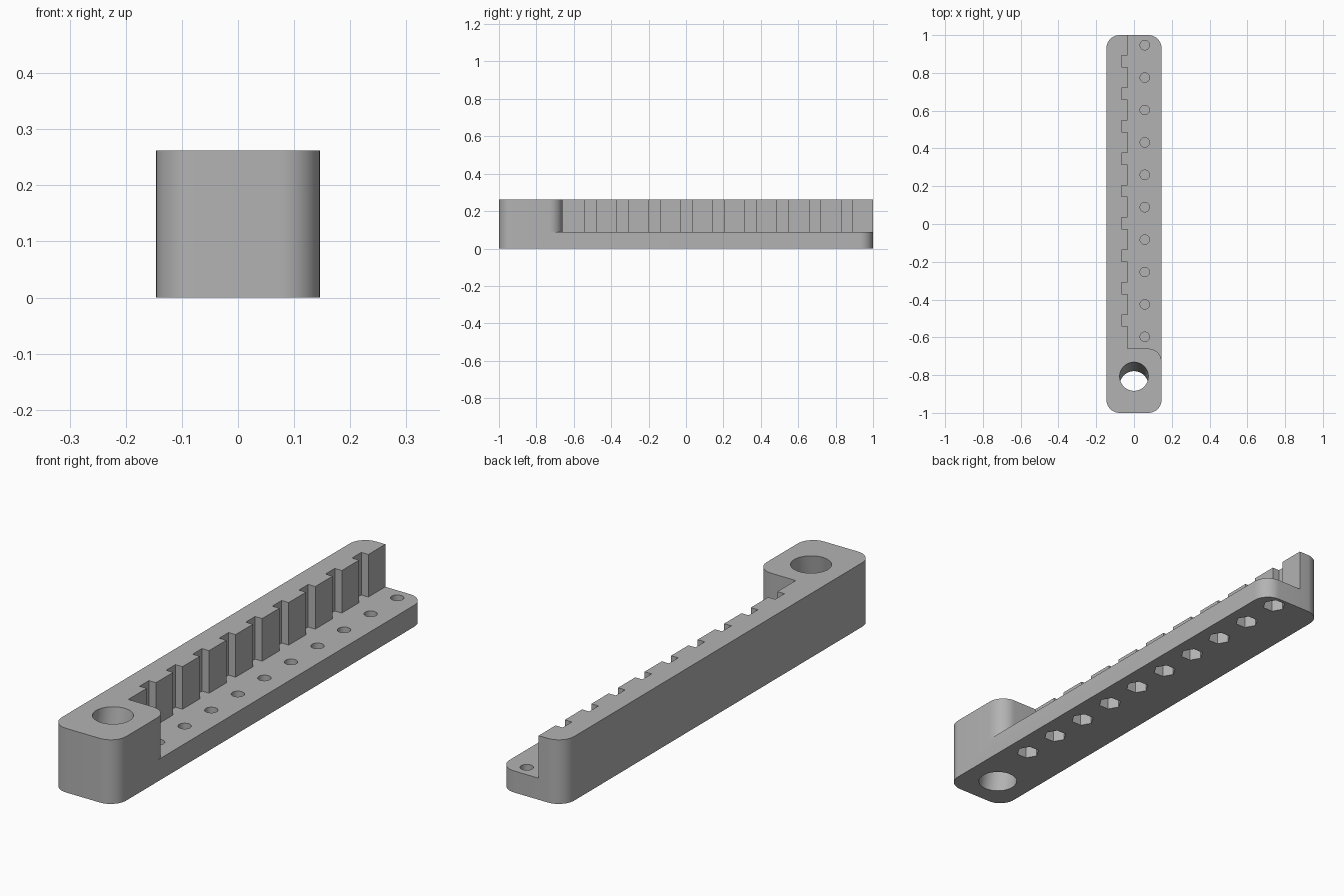
import bpy, bmesh
from math import sin, cos, tan, pi, radians

if "Cube" in bpy.data.objects:
    bpy.data.objects.remove(bpy.data.objects["Cube"], do_unlink=True)

HALF_W, HALF_L, HEIGHT, LEDGE = 0.146, 1.0, 0.262, 0.088
CORNER = 0.07
WALL_X, NOTCH_X, POCKET_Y = -0.034, -0.066, -0.66
PITCH, FIRST_Y, SCREW_X, COUNT = 0.1715, -0.597, 0.057, 10


def arc(cx, cy, r, a0, a1, n):
    return [(cx + r * cos(radians(a0 + (a1 - a0) * i / n)),
             cy + r * sin(radians(a0 + (a1 - a0) * i / n))) for i in range(n + 1)]


def ring(cx, cy, r, n):
    return arc(cx, cy, r, 0, 360, n)[:-1]


def add_prism(bm, outline, z0, z1, lean=0.0):
    """Closed prism; lean shifts the upper outline along y."""
    low = [bm.verts.new((x, y, z0)) for x, y in outline]
    high = [bm.verts.new((x, y + lean, z1)) for x, y in outline]
    bm.faces.new(low)
    bm.faces.new(high)
    n = len(outline)
    for i in range(n):
        j = (i + 1) % n
        bm.faces.new((low[i], low[j], high[j], high[i]))


def make_object(name, prisms):
    bm = bmesh.new()
    for p in prisms:
        add_prism(bm, *p)
    bmesh.ops.recalc_face_normals(bm, faces=bm.faces)
    mesh = bpy.data.meshes.new(name)
    bm.to_mesh(mesh)
    bm.free()
    ob = bpy.data.objects.new(name, mesh)
    bpy.context.collection.objects.link(ob)
    return ob


# Body: long block with rounded vertical corners
cx, cy = HALF_W - CORNER, HALF_L - CORNER
outline = []
for k, (sx, sy) in enumerate([(1, 1), (-1, 1), (-1, -1), (1, -1)]):
    outline += arc(sx * cx, sy * cy, CORNER, 90 * k, 90 * k + 90, 12)
body = make_object("notched_rack_body", [(outline, 0, HEIGHT)])

# Open pocket above the ledge: rounded end block, then notched wall
pocket = [(0.3, POCKET_Y - CORNER)]
pocket += arc(cx, POCKET_Y - CORNER, CORNER, 0, 90, 12)
pocket.append((WALL_X, POCKET_Y))
for i in range(COUNT - 1):
    mid = FIRST_Y + (i + 0.5) * PITCH
    lo, hi = mid - 0.03, mid + 0.03
    pocket += [(WALL_X, lo), (NOTCH_X, lo), (NOTCH_X, hi), (WALL_X, hi)]
pocket += [(WALL_X, 1.2), (0.3, 1.2)]
pocket_cutter = make_object("pocket_cutter", [(pocket, LEDGE, 0.4)])

# Leaning through hole in the end block
slope = tan(radians(10.3))
over = 0.1
hole = ring(0, -0.855 - over * slope, 0.076, 48)
hole_cutter = make_object(
    "end_hole_cutter", [(hole, -over, HEIGHT + over, (HEIGHT + 2 * over) * slope)])

# Round holes in the ledge, hexagonal nut pockets beneath
rounds, hexes = [], []
for i in range(COUNT):
    y = FIRST_Y + i * PITCH
    rounds.append((ring(SCREW_X, y, 0.025, 24), 0.055, 0.15))
    hexes.append((ring(SCREW_X, y, 0.045, 6), -0.05, 0.05))
screw_cutter = make_object("screw_hole_cutter", rounds)
nut_cutter = make_object("nut_pocket_cutter", hexes)

# Cut everything and keep the finished solid
cutters = [pocket_cutter, hole_cutter, screw_cutter, nut_cutter]
for c in cutters:
    c.hide_render = True
    m = body.modifiers.new(c.name, 'BOOLEAN')
    m.operation, m.solver, m.object = 'DIFFERENCE', 'EXACT', c
deps = bpy.context.evaluated_depsgraph_get()
solid = bpy.data.meshes.new_from_object(body.evaluated_get(deps))
body.modifiers.clear()
body.data = solid
for c in cutters:
    bpy.data.objects.remove(c, do_unlink=True)

# Single grey plastic
grey = bpy.data.materials.new("grey_plastic")
grey.use_nodes = True
colour = (0.45, 0.45, 0.45, 1)
grey.diffuse_color = colour
grey.node_tree.nodes["Principled BSDF"].inputs["Base Color"].default_value = colour
solid.materials.clear()
solid.materials.append(grey)

bpy.ops.object.select_all(action='DESELECT')
body.select_set(True)
bpy.context.view_layer.objects.active = body
bpy.ops.object.shade_smooth_by_angle(angle=radians(30))
